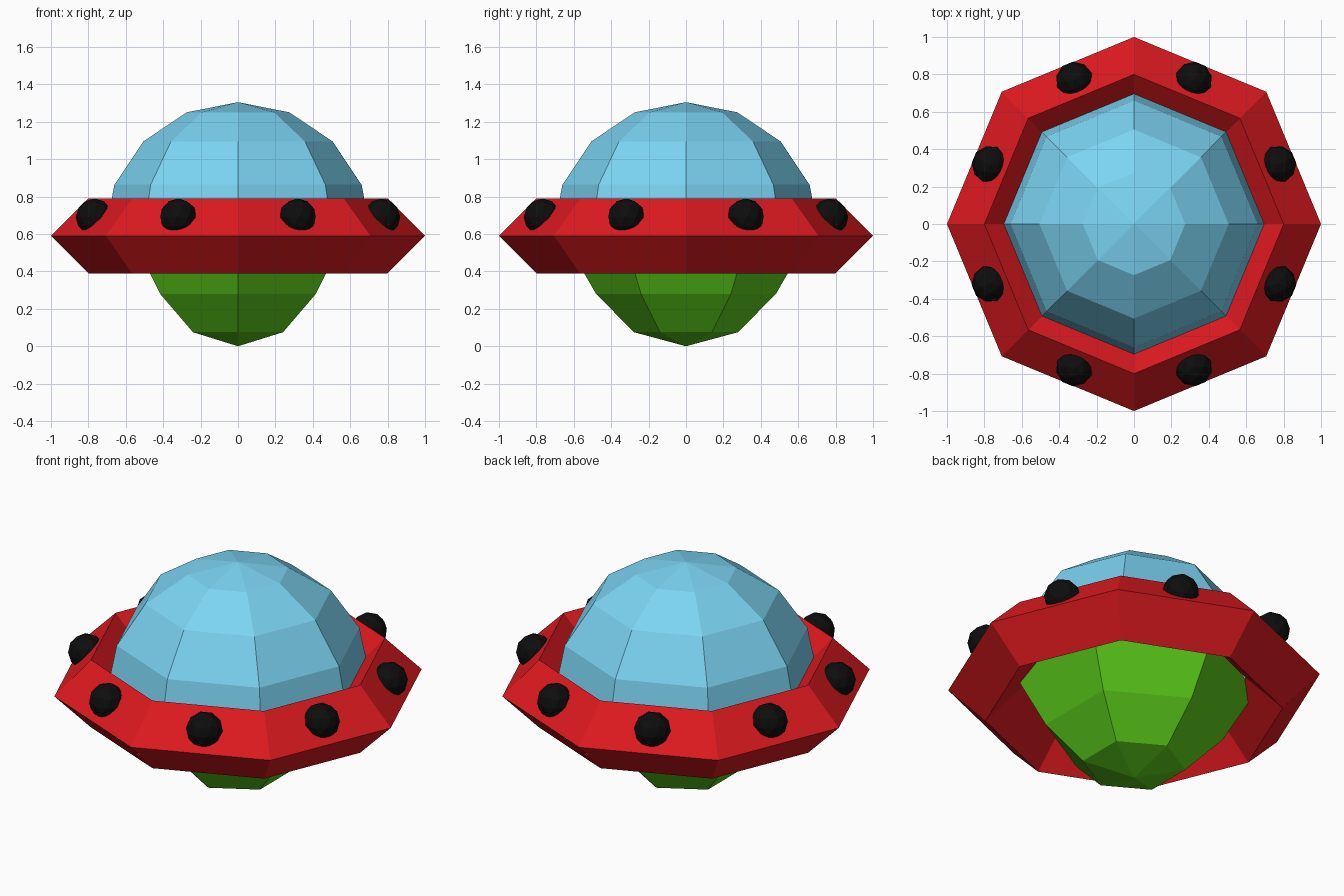
import bpy, bmesh
from math import radians, sin, cos, pi
from mathutils import Matrix

if "Cube" in bpy.data.objects:
    bpy.data.objects.remove(bpy.data.objects["Cube"])


def finish(name, bm, color):
    bmesh.ops.recalc_face_normals(bm, faces=bm.faces[:])
    mesh = bpy.data.meshes.new(name)
    bm.to_mesh(mesh)
    bm.free()
    mat = bpy.data.materials.new(name + "_colour")
    mat.diffuse_color = (*color, 1)
    mat.use_nodes = True
    mat.node_tree.nodes["Principled BSDF"].inputs["Base Color"].default_value = mat.diffuse_color
    mesh.materials.append(mat)
    obj = bpy.data.objects.new(name, mesh)
    bpy.context.collection.objects.link(obj)
    return obj


def lathe(name, profile, sides, color, start=0.0, loop=False):
    """Revolve (radius, z) points into a faceted solid; radius 0 makes a pole."""
    bm = bmesh.new()
    rings = []
    for r, z in profile:
        if r == 0:
            rings.append([bm.verts.new((0, 0, z))] * sides)
        else:
            rings.append([bm.verts.new((r * cos(start + 2 * pi * i / sides),
                                        r * sin(start + 2 * pi * i / sides), z))
                          for i in range(sides)])
    pairs = list(zip(rings, rings[1:]))
    if loop:
        pairs.append((rings[-1], rings[0]))
    for a, b in pairs:
        for i in range(sides):
            j = (i + 1) % sides
            corners = list(dict.fromkeys((a[i], a[j], b[j], b[i])))
            bm.faces.new(corners)
    return finish(name, bm, color)


MID = 0.59  # height of the rim's widest edge

# Diamond-section octagonal rim
lathe("rim", [(1.0, MID), (0.8, MID + 0.2), (0.6, MID), (0.8, MID - 0.2)],
      8, (0.72, 0.01, 0.014), loop=True)

# Eight-sided half-sphere canopy
R = 0.715
dome = [(R * cos(radians(22.5 * k)), MID + R * sin(radians(22.5 * k))) for k in range(4)]
lathe("canopy", dome + [(0, MID + R)], 8, (0.2, 0.66, 0.9))

# Six-sided belly
lathe("belly", [(0, 0), (0.278, 0.075), (0.481, 0.28), (0.66, MID)],
      6, (0.1, 0.58, 0.01), start=pi / 2)

# Round lights centred on the upper rim faces
for i in range(8):
    bm = bmesh.new()
    place = (Matrix.Rotation(radians(22.5 + 45 * i), 4, 'Z')
             @ Matrix.Translation((0.9 * cos(pi / 8), 0, MID + 0.1)))
    bmesh.ops.create_icosphere(bm, subdivisions=2, radius=0.1, matrix=place)
    finish(f"rim_light_{i + 1}", bm, (0.004, 0.004, 0.004))
